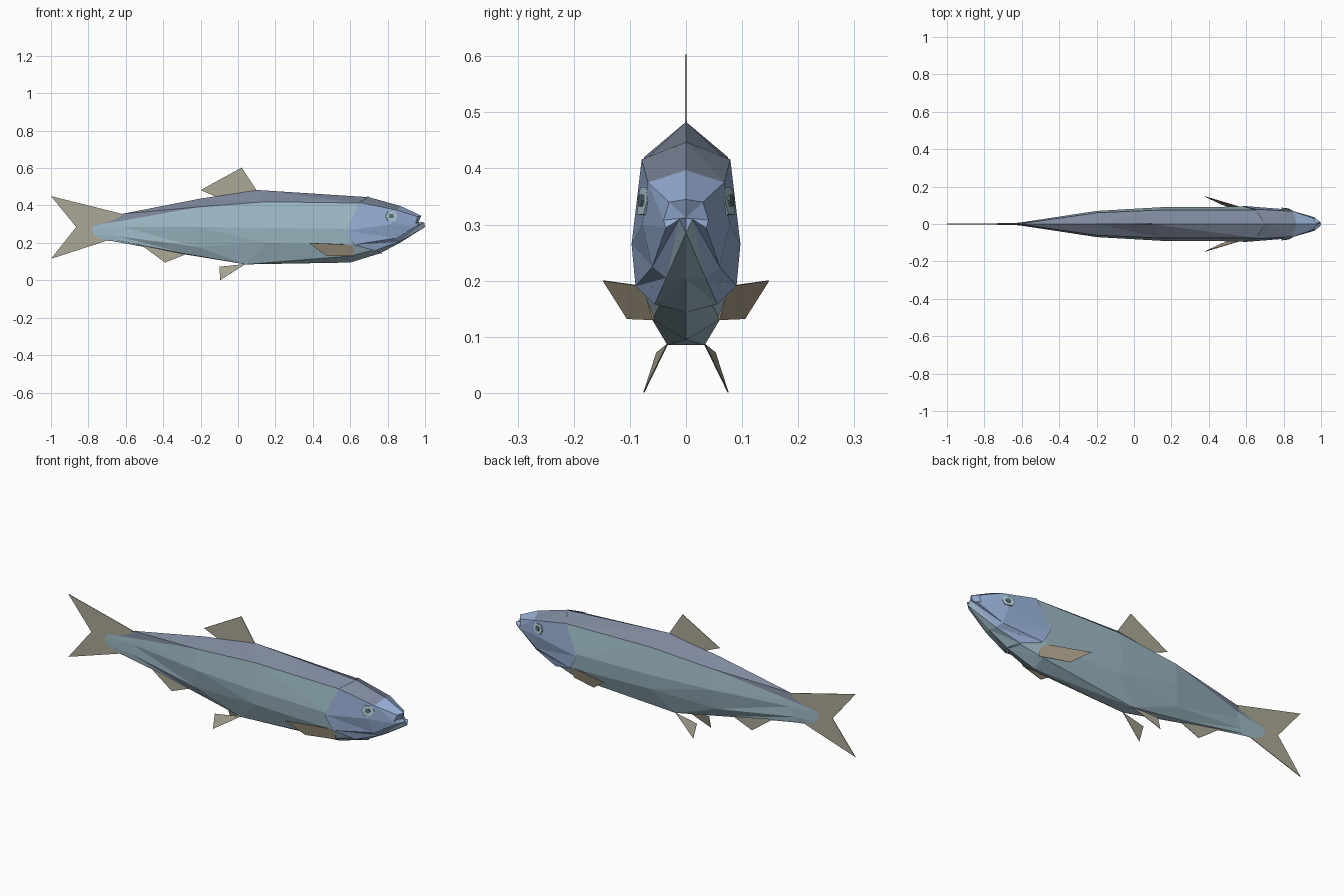
import bpy, bmesh
from mathutils import Vector

if "Cube" in bpy.data.objects:
    bpy.data.objects.remove(bpy.data.objects["Cube"])


def material(name, srgb):
    lin = [((c / 255 + 0.055) / 1.055) ** 2.4 for c in srgb]
    m = bpy.data.materials.new(name)
    m.diffuse_color = (*lin, 1)
    m.use_nodes = True
    m.node_tree.nodes["Principled BSDF"].inputs["Base Color"].default_value = m.diffuse_color
    return m


BACK = material("back slate", (126, 136, 156))
SIDE = material("side silver blue", (160, 188, 200))
HEAD = material("head blue", (150, 174, 212))
FIN = material("fin tan", (172, 167, 150))
PECT = material("pectoral fin tan", (166, 154, 132))
EYE = material("eye pale", (176, 204, 212))
PUPIL = material("pupil grey", (92, 110, 122))


def finish(name, bm, mats):
    me = bpy.data.meshes.new(name)
    bm.to_mesh(me)
    bm.free()
    for m in mats:
        me.materials.append(m)
    ob = bpy.data.objects.new(name, me)
    bpy.context.collection.objects.link(ob)
    return ob


def loft(name, rings, mats, rule, tip=None):
    """Skin half rings (top to bottom), mirror across y, close the front at tip."""
    bm = bmesh.new()
    for s in (1, -1):
        vs = [[bm.verts.new((x, y * s, z)) for x, y, z in r] for r in rings]
        for i in range(len(vs) - 1):
            for j in range(len(vs[i]) - 1):
                a, b, c, d = vs[i][j], vs[i + 1][j], vs[i + 1][j + 1], vs[i][j + 1]
                for tri in ((a, b, c), (a, c, d)):
                    f = bm.faces.new(tri if s < 0 else tri[::-1])
                    f.material_index = rule(i, j)
        if tip:
            t = bm.verts.new(tip)
            for a, b in zip(vs[-1], vs[-1][1:]):
                f = bm.faces.new((a, t, b) if s < 0 else (b, t, a))
                f.material_index = rule(len(vs), 1)
    bmesh.ops.remove_doubles(bm, verts=bm.verts, dist=0.0005)
    bmesh.ops.recalc_face_normals(bm, faces=bm.faces)
    bmesh.ops.dissolve_limit(bm, angle_limit=0.02, verts=bm.verts, edges=bm.edges,
                             delimit={'MATERIAL'})
    return finish(name, bm, mats)


def fin(name, pts, mat, t=0.0015):
    """Thin flat plate from an outline."""
    bm = bmesh.new()
    pts = [Vector(p) for p in pts]
    n = (pts[1] - pts[0]).cross(pts[2] - pts[0]).normalized() * t
    a = [bm.verts.new(p + n) for p in pts]
    b = [bm.verts.new(p - n) for p in pts]
    bm.faces.new(a)
    bm.faces.new(b[::-1])
    for i in range(len(pts)):
        k = (i + 1) % len(pts)
        bm.faces.new((a[i], b[i], b[k], a[k]))
    bmesh.ops.recalc_face_normals(bm, faces=bm.faces)
    return finish(name, bm, [mat])


# body: top ridge, shoulder, middle, lower side, belly edge, belly centre
body_rings = [
    [(-.765, 0, .3), (-.775, .003, .293), (-.785, .003, .27), (-.765, .003, .24), (-.74, .002, .222), (-.71, 0, .213)],
    [(-.62, 0, .355), (-.62, .004, .318), (-.62, .006, .285), (-.64, .005, .235), (-.66, .002, .216), (-.67, 0, .209)],
    [(-.2, 0, .437), (-.2, .06, .393), (-.2, .07, .285), (-.22, .045, .18), (-.26, .015, .138), (-.28, 0, .138)],
    [(.1, 0, .483), (.15, .075, .42), (.15, .09, .28), (.15, .08, .2), (.04, .033, .085), (.04, 0, .085)],
    [(.69, 0, .445), (.65, .075, .413), (.6, .093, .275), (.6, .083, .19), (.6, .06, .13), (.6, 0, .095)],
    [(.76, 0, .42), (.75, .06, .385), (.75, .07, .28), (.75, .06, .19), (.72, .045, .16), (.76, 0, .144)],
]
loft("body", body_rings, [BACK, SIDE], lambda i, j: 0 if j == 0 else 1)

# head: gill cover edge, eye section, jaws
gill = [(.69, 0, .447), (.65, .079, .416), (.58, .097, .265), (.62, .09, .19), (.73, .056, .158), (.76, 0, .144)]
inner = [(x + .012, y * .86, z) for x, y, z in gill]
head_rings = [
    inner, gill,
    [(.87, 0, .397), (.85, .068, .375), (.82, .078, .3), (.84, .06, .225), (.86, .035, .205), (.87, 0, .203)],
    [(.98, 0, .345), (.96, .03, .34), (.95, .04, .308), (.965, .036, .294), (.995, .012, .31), (1, 0, .285)],
]
loft("head", head_rings, [BACK, HEAD, SIDE],
     lambda i, j: 0 if j == 0 and i < 2 else (2 if j == 4 and i < 3 else 1),
     tip=(.965, 0, .312))

# single fins on the centre line
centre_fins = {
    "tail_fin": [(-.62, .355), (-1, .45), (-.865, .285), (-1, .115), (-.7, .212)],
    "dorsal_fin": [(-.2, .482), (.02, .603), (.1, .48), (.0, .44), (-.1, .44)],
    "anal_fin": [(-.54, .205), (-.39, .095), (-.27, .143), (-.3, .17), (-.5, .2)],
}
for name, pts in centre_fins.items():
    fin(name, [(x, 0, z) for x, z in pts], FIN)

# paired fins and eyes
for side, s in (("right", -1), ("left", 1)):
    fin("pelvic_fin_" + side, [(.04, .033 * s, .087), (-.1, .052 * s, .072), (-.095, .075 * s, .001)], FIN, .001)
    fin("pectoral_fin_" + side, [(.62, .075 * s, .19), (.38, .147 * s, .2),
                                 (.47, .104 * s, .132), (.62, .058 * s, .13)], PECT)
    for name, r, out, mat in (("eye_", .033, .0, EYE), ("pupil_", .014, .004, PUPIL)):
        c = Vector((.82, .0755 * s, .342))
        n = Vector((.28, s, .12)).normalized()
        u = Vector((0, 0, 1)).cross(n).normalized()
        v = n.cross(u)
        c += n * out
        ring = [(1, 0), (.6, .75), (-.6, .75), (-1, 0), (-.6, -.75), (.6, -.75)]
        fin(name + side, [c + u * a * r + v * b * r for a, b in ring], mat, .003)
